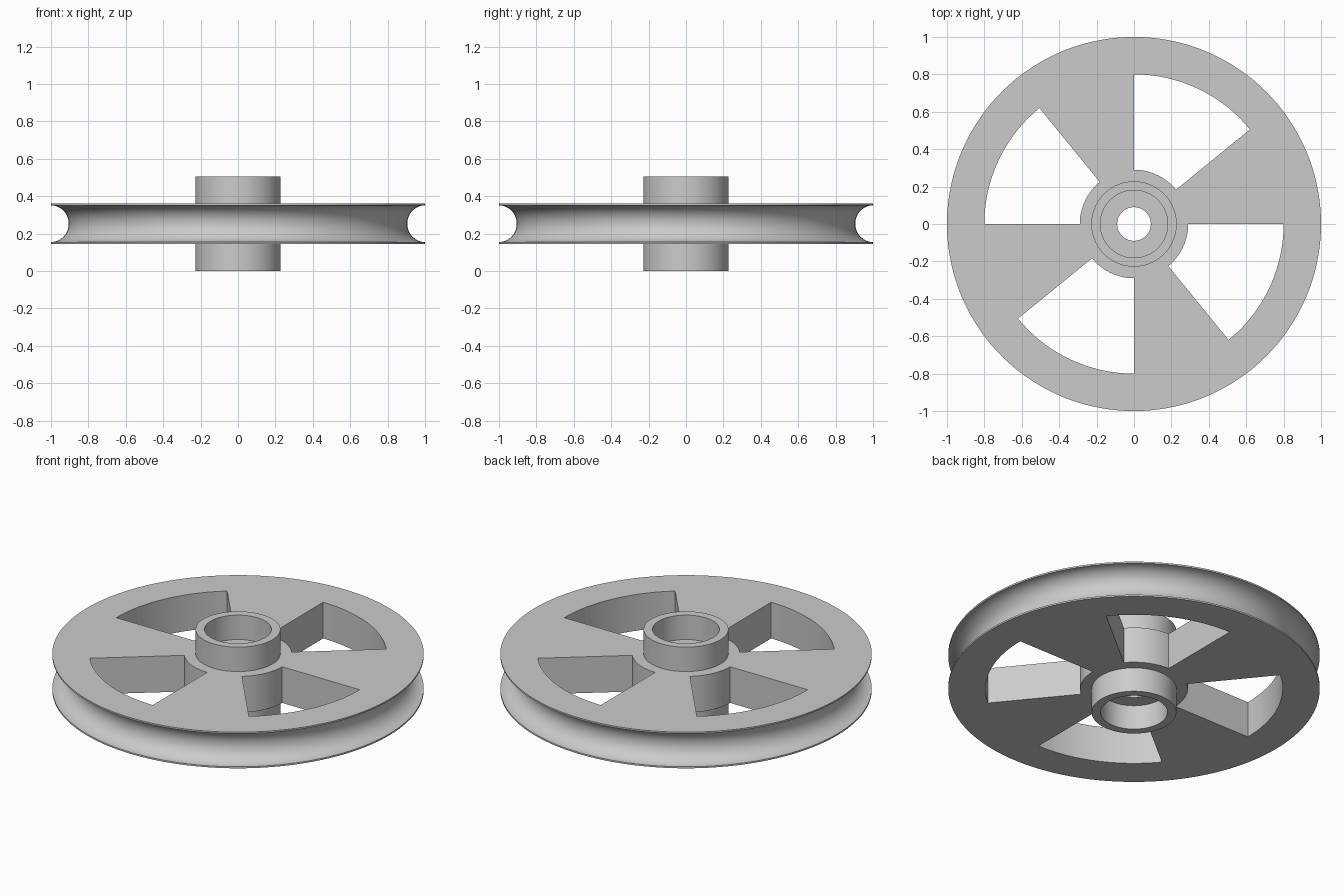
import bpy, bmesh
from math import sin, cos, pi, radians

if "Cube" in bpy.data.objects:
    bpy.data.objects.remove(bpy.data.objects["Cube"])

SEG = 144
Z0, Z1, MID = 0.145, 0.36, 0.2525   # disc faces and mid plane
TOP = 0.505                          # hub height


def make_object(name, bm):
    bmesh.ops.recalc_face_normals(bm, faces=bm.faces)
    mesh = bpy.data.meshes.new(name)
    bm.to_mesh(mesh)
    bm.free()
    obj = bpy.data.objects.new(name, mesh)
    bpy.context.collection.objects.link(obj)
    return obj


def lathe(name, profile):
    """Revolve a closed (radius, z) profile round the z axis."""
    bm = bmesh.new()
    rings = [[bm.verts.new((r * cos(2 * pi * i / SEG), r * sin(2 * pi * i / SEG), z))
              for r, z in profile] for i in range(SEG)]
    n = len(profile)
    for i in range(SEG):
        a, b = rings[i], rings[(i + 1) % SEG]
        for j in range(n):
            k = (j + 1) % n
            bm.faces.new((a[j], b[j], b[k], a[k]))
    return make_object(name, bm)


# Grooved disc with stepped, bored hub
groove = [(1 - 0.095 * sin(pi * i / 20), MID - 0.098 * cos(pi * i / 20)) for i in range(21)]
profile = ([(0.09, Z0), (0.18, Z0), (0.18, 0), (0.228, 0), (0.228, Z0), (1, Z0)]
           + groove
           + [(1, Z1), (0.228, Z1), (0.228, TOP), (0.18, TOP), (0.18, Z1), (0.09, Z1)])
wheel = lathe("pulley_wheel", profile)

# Four sector windows between the spokes
bm = bmesh.new()
for q in range(4):
    angles = [radians(90 * q + 39.2 + 50.8 * i / 20) for i in range(21)]
    outline = [(0.8 * cos(a), 0.8 * sin(a)) for a in angles]
    outline += [(0.29 * cos(a), 0.29 * sin(a)) for a in reversed(angles)]
    face = bm.faces.new([bm.verts.new((x, y, 0.05)) for x, y in outline])
    new = bmesh.ops.extrude_face_region(bm, geom=[face])["geom"]
    bmesh.ops.translate(bm, vec=(0, 0, 0.4),
                        verts=[v for v in new if isinstance(v, bmesh.types.BMVert)])
cutter = make_object("window_cutter", bm)
cutter.hide_render = True

cut = wheel.modifiers.new("windows", 'BOOLEAN')
cut.operation = 'DIFFERENCE'
cut.solver = 'EXACT'
cut.object = cutter
bpy.context.view_layer.objects.active = wheel
wheel.select_set(True)
bpy.ops.object.modifier_apply(modifier=cut.name)
bpy.data.objects.remove(cutter)
bpy.ops.object.shade_smooth_by_angle(angle=radians(30))
